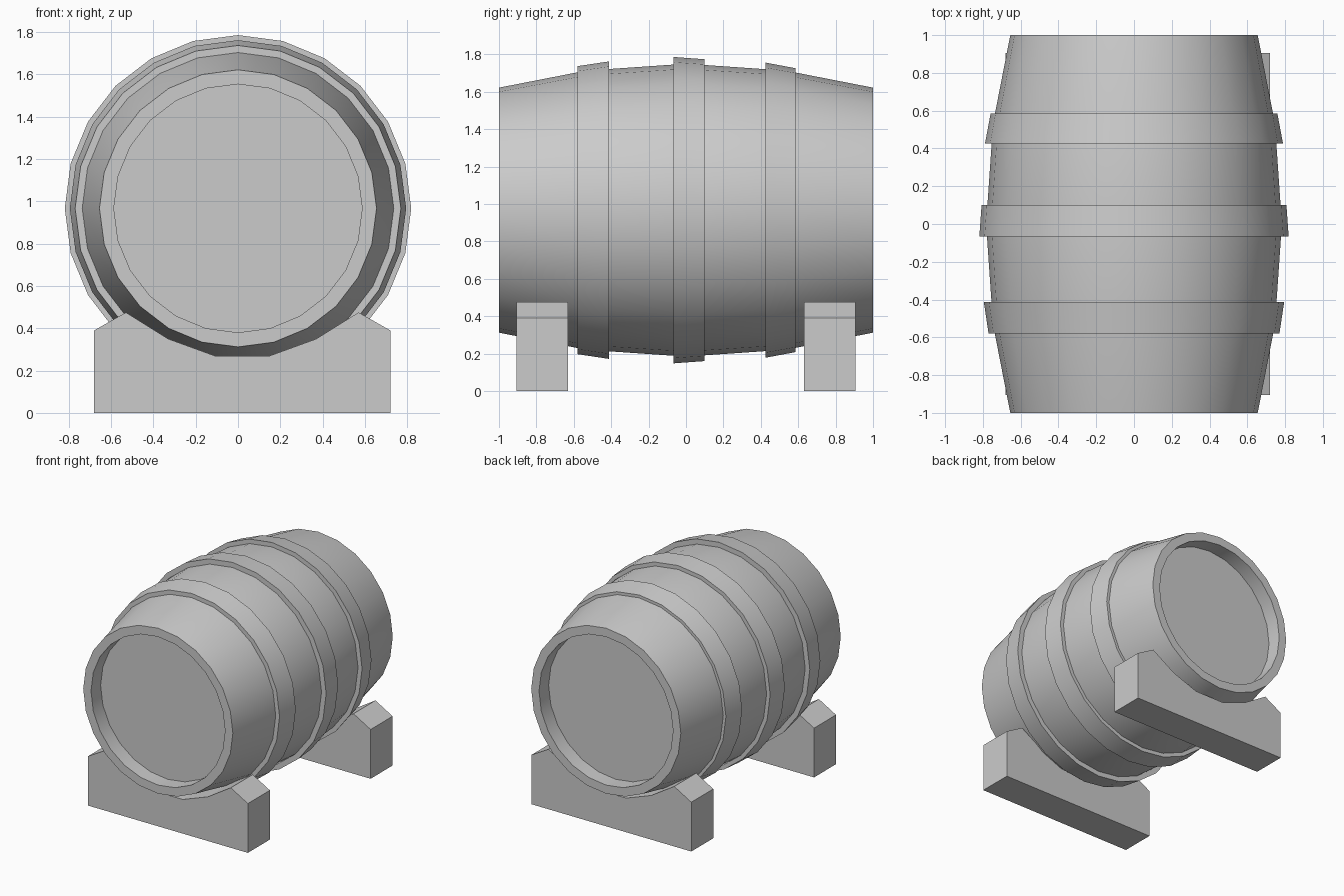
import bpy, bmesh, math
from mathutils import Vector

cube = bpy.data.objects.get("Cube")
if cube:
    bpy.data.objects.remove(cube, do_unlink=True)

SIDES = 24
AXIS_Z = 0.967

grey = bpy.data.materials.new("light_grey")
grey.use_nodes = True
colour = (0.6, 0.6, 0.6, 1)
grey.diffuse_color = colour
grey.node_tree.nodes["Principled BSDF"].inputs["Base Color"].default_value = colour


def finish(name, bm, smooth=False):
    bmesh.ops.recalc_face_normals(bm, faces=bm.faces)
    mesh = bpy.data.meshes.new(name)
    bm.to_mesh(mesh)
    bm.free()
    mesh.materials.append(grey)
    obj = bpy.data.objects.new(name, mesh)
    bpy.context.collection.objects.link(obj)
    if smooth:
        bpy.ops.object.select_all(action='DESELECT')
        obj.select_set(True)
        bpy.context.view_layer.objects.active = obj
        bpy.ops.object.shade_smooth_by_angle(angle=math.radians(30))
    return obj


def lathe(name, profile, closed=False):
    """Turn a (y, radius) profile around the barrel axis."""
    bm = bmesh.new()
    rings = []
    for y, r in profile:
        angles = [math.tau * i / SIDES for i in range(SIDES)]
        rings.append([bm.verts.new((r * math.sin(a), y, AXIS_Z + r * math.cos(a)))
                      for a in angles])
    pairs = list(zip(rings, rings[1:]))
    if closed:
        pairs.append((rings[-1], rings[0]))
    else:
        bm.faces.new(rings[0])
        bm.faces.new(rings[-1])
    for a, b in pairs:
        for i in range(SIDES):
            j = (i + 1) % SIDES
            bm.faces.new((a[i], a[j], b[j], b[i]))
    return finish(name, bm, smooth=True)


# Barrel body with recessed lids at both ends
half = [(-0.88, 0.587), (-1, 0.587), (-1, 0.655), (-0.585, 0.736), (-0.42, 0.754)]
lathe("barrel_body", half + [(0, 0.783)] + [(-y, r) for y, r in reversed(half)])

# Hoops: front edge, back edge and the outer radius at each
hoops = {
    "front_hoop": (-0.58, 0.77, -0.413, 0.795),
    "middle_hoop": (-0.067, 0.819, 0.1, 0.807),
    "back_hoop": (0.425, 0.789, 0.585, 0.759),
}
for name, (y0, r0, y1, r1) in hoops.items():
    lathe(name, [(y0, r0), (y1, r1), (y1, r1 - 0.06), (y0, r0 - 0.06)], closed=True)

# Cradles: block with sloping shoulders and a hollow for the barrel
CRADLE_X = 0.02
side = [(0.7, 0), (0.7, 0.39), (0.55, 0.475), (0.35, 0.35), (0.13, 0.27)]
outline = side + [(-x, z) for x, z in reversed(side)]
for name, y in (("front_cradle", -0.905), ("back_cradle", 0.63)):
    bm = bmesh.new()
    face = bm.faces.new([bm.verts.new((x + CRADLE_X, y, z)) for x, z in outline])
    back = bmesh.ops.extrude_face_region(bm, geom=[face])
    moved = [v for v in back["geom"] if isinstance(v, bmesh.types.BMVert)]
    bmesh.ops.translate(bm, verts=moved, vec=Vector((0, 0.275, 0)))
    finish(name, bm)
